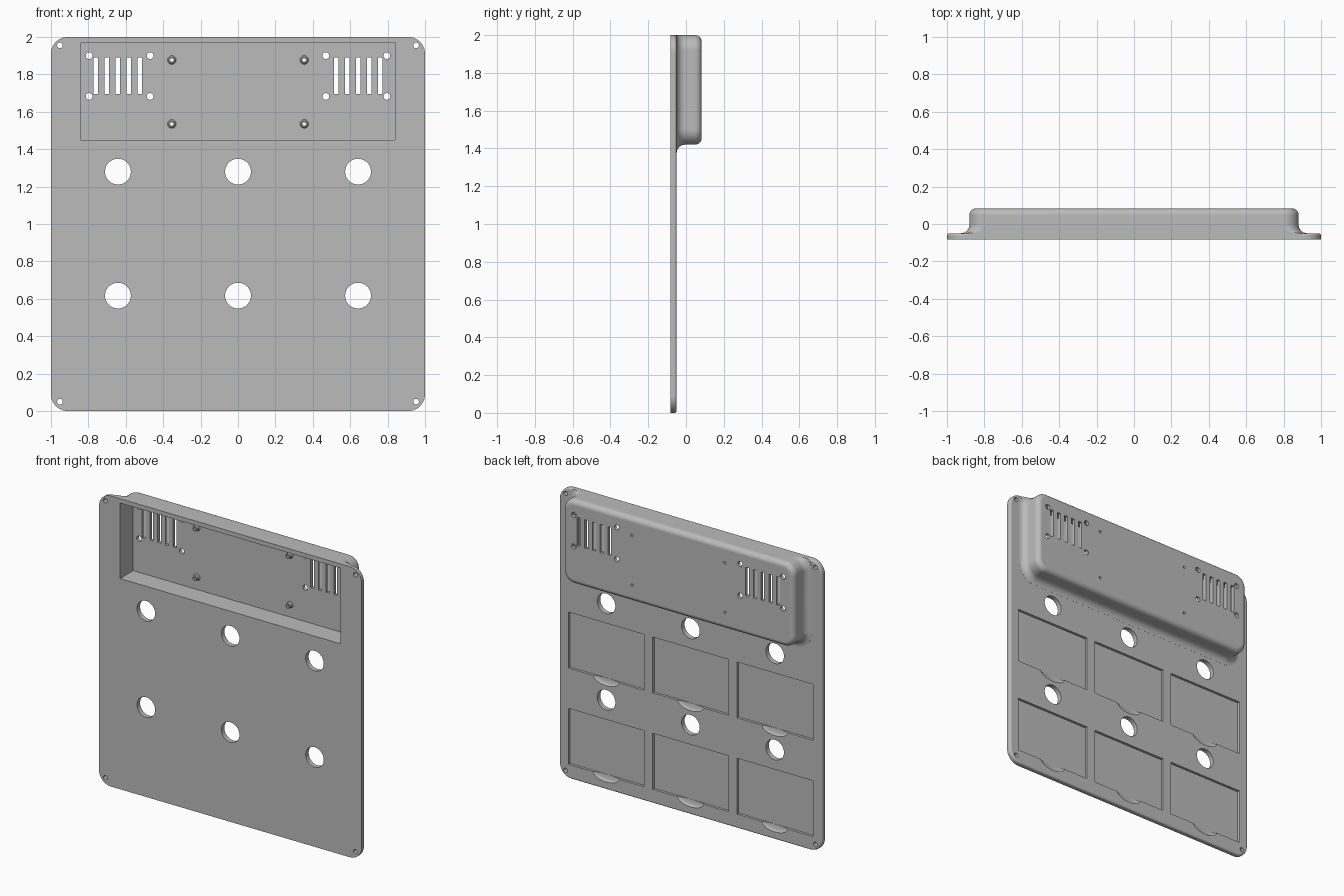
import bpy, bmesh
from math import sin, cos, pi, radians
from mathutils import Matrix, Vector

if "Cube" in bpy.data.objects:
    bpy.data.objects.remove(bpy.data.objects["Cube"])

FRONT, PLATE_BACK, REAR = -0.083, -0.05, 0.083
TOP = 2.0

grey = bpy.data.materials.new("matte_grey")
grey.use_nodes = True
grey.diffuse_color = (0.5, 0.5, 0.5, 1)
grey.node_tree.nodes["Principled BSDF"].inputs["Base Color"].default_value = (0.5, 0.5, 0.5, 1)


def to_object(name, bm):
    bmesh.ops.recalc_face_normals(bm, faces=bm.faces)
    mesh = bpy.data.meshes.new(name)
    bm.to_mesh(mesh)
    bm.free()
    obj = bpy.data.objects.new(name, mesh)
    bpy.context.collection.objects.link(obj)
    return obj


def rounded_loft(name, half, low, high, radius, profile, steps=10):
    """Stack rounded rectangles along y; profile holds (y, outward offset)."""
    bm = bmesh.new()
    rings = []
    for y, off in profile:
        ring = []
        for quarter in range(4):
            cx = (half - radius) * (1 if quarter in (0, 3) else -1)
            cz = high - radius if quarter < 2 else low + radius
            for i in range(steps + 1):
                a = (quarter + i / steps) * pi / 2
                r = radius + off
                ring.append(bm.verts.new((cx + r * cos(a), y, min(cz + r * sin(a), TOP))))
        rings.append(ring)
    for a, b in zip(rings, rings[1:]):
        for i in range(len(a)):
            j = (i + 1) % len(a)
            bm.faces.new((a[i], a[j], b[j], b[i]))
    bm.faces.new(rings[0])
    bm.faces.new(rings[-1])
    return to_object(name, bm)


def add_box(bm, x, z, width, height, y0, y1):
    m = Matrix.Translation((x, (y0 + y1) / 2, z)) @ Matrix.Diagonal((width, y1 - y0, height, 1))
    bmesh.ops.create_cube(bm, size=1, matrix=m)


def add_bore(bm, x, z, radius, segments=24):
    m = Matrix.Translation((x, 0, z)) @ Matrix.Rotation(pi / 2, 4, "X")
    bmesh.ops.create_cone(bm, cap_ends=True, segments=segments, radius1=radius,
                          radius2=radius, depth=0.4, matrix=m)


def boolean(target, tool, operation="DIFFERENCE"):
    mod = target.modifiers.new("bool", "BOOLEAN")
    mod.operation, mod.object, mod.solver = operation, tool, "EXACT"
    bpy.context.view_layer.objects.active = target
    bpy.ops.object.modifier_apply(modifier=mod.name)
    bpy.data.objects.remove(tool)


def finish(obj):
    obj.data.materials.clear()
    obj.data.materials.append(grey)
    bpy.ops.object.select_all(action="DESELECT")
    obj.select_set(True)
    bpy.context.view_layer.objects.active = obj
    bpy.ops.object.shade_smooth_by_angle(angle=radians(35))
    weighted = obj.modifiers.new("flat_panels", "WEIGHTED_NORMAL")
    weighted.keep_sharp = True


# Mounting plate with a softened rear edge
quarter_turn = [i * pi / 12 for i in range(7)]
soft = 0.012
plate_profile = [(FRONT, 0)] + [(PLATE_BACK - soft + soft * sin(t), soft * (cos(t) - 1))
                                for t in quarter_turn]
body = rounded_loft("panel_body", 1, 0, TOP, 0.09, plate_profile)

# Rear housing, flared into the plate and rounded at the back
flare, edge = 0.045, 0.035
housing_profile = [(-0.07, flare)]
housing_profile += [(PLATE_BACK + 0.0005 + flare * (1 - cos(t)), flare * (1 - sin(t)))
                    for t in quarter_turn]
housing_profile += [(REAR - edge + edge * sin(t), edge * (cos(t) - 1)) for t in quarter_turn]
boolean(body, rounded_loft("housing", 0.88, 1.42, TOP, 0.08, housing_profile), "UNION")

# Electronics bay open to the front
BAY_FLOOR = 0.06
bm = bmesh.new()
add_box(bm, 0, 1.71, 1.68, 0.52, -0.2, BAY_FLOOR)
boolean(body, to_object("bay_cutter", bm))

# Through holes: button holes, corner screws, vents and standoff bores
columns, rows = (-0.642, 0, 0.642), (0.617, 1.28)
standoffs = [(s * 0.354, z) for s in (-1, 1) for z in (1.535, 1.877)]
bm = bmesh.new()
for x in columns:
    for z in rows:
        add_bore(bm, x, z, 0.069, 48)
for s in (-1, 1):
    for z in (0.05, 1.955):
        add_bore(bm, s * 0.952, z, 0.015)
    for z in (1.682, 1.9):
        for x in (0.47, 0.796):
            add_bore(bm, s * x, z, 0.018)
    for i in range(5):
        add_box(bm, s * (0.524 + 0.059 * i), 1.792, 0.024, 0.195, -0.2, 0.2)
for x, z in standoffs:
    add_bore(bm, x, z, 0.009, 16)
boolean(body, to_object("hole_cutter", bm))

# Label recesses on the back, each with a finger scoop at its lower edge
DEPTH = 0.018
recesses, scoops = bmesh.new(), bmesh.new()
for x in columns:
    for z in rows:
        add_box(recesses, x, z - 0.328, 0.577, 0.385, PLATE_BACK - DEPTH, 0)
        m = Matrix.Translation((x, PLATE_BACK, z - 0.515)) @ Matrix.Diagonal((0.1, DEPTH - 0.001, 0.05, 1))
        bmesh.ops.create_uvsphere(scoops, u_segments=32, v_segments=16, radius=1, matrix=m)
boolean(body, to_object("recess_cutter", recesses))
boolean(body, to_object("scoop_cutter", scoops))
finish(body)

# Hollow standoffs on the bay floor
for n, (x, z) in enumerate(standoffs):
    bm = bmesh.new()
    section = [(0.009, BAY_FLOOR + 0.005), (0.024, BAY_FLOOR + 0.005), (0.023, BAY_FLOOR - 0.002),
               (0.017, BAY_FLOOR - 0.008), (0.017, BAY_FLOOR - 0.025), (0.009, BAY_FLOOR - 0.025)]
    verts = [bm.verts.new((x + r, y, z)) for r, y in section]
    edges = [bm.edges.new((a, b)) for a, b in zip(verts, verts[1:] + verts[:1])]
    bmesh.ops.spin(bm, geom=verts + edges, cent=Vector((x, 0, z)), axis=(0, 1, 0),
                   angle=2 * pi, steps=24)
    bmesh.ops.remove_doubles(bm, verts=bm.verts, dist=0.0001)
    finish(to_object(f"standoff_{n + 1}", bm))
